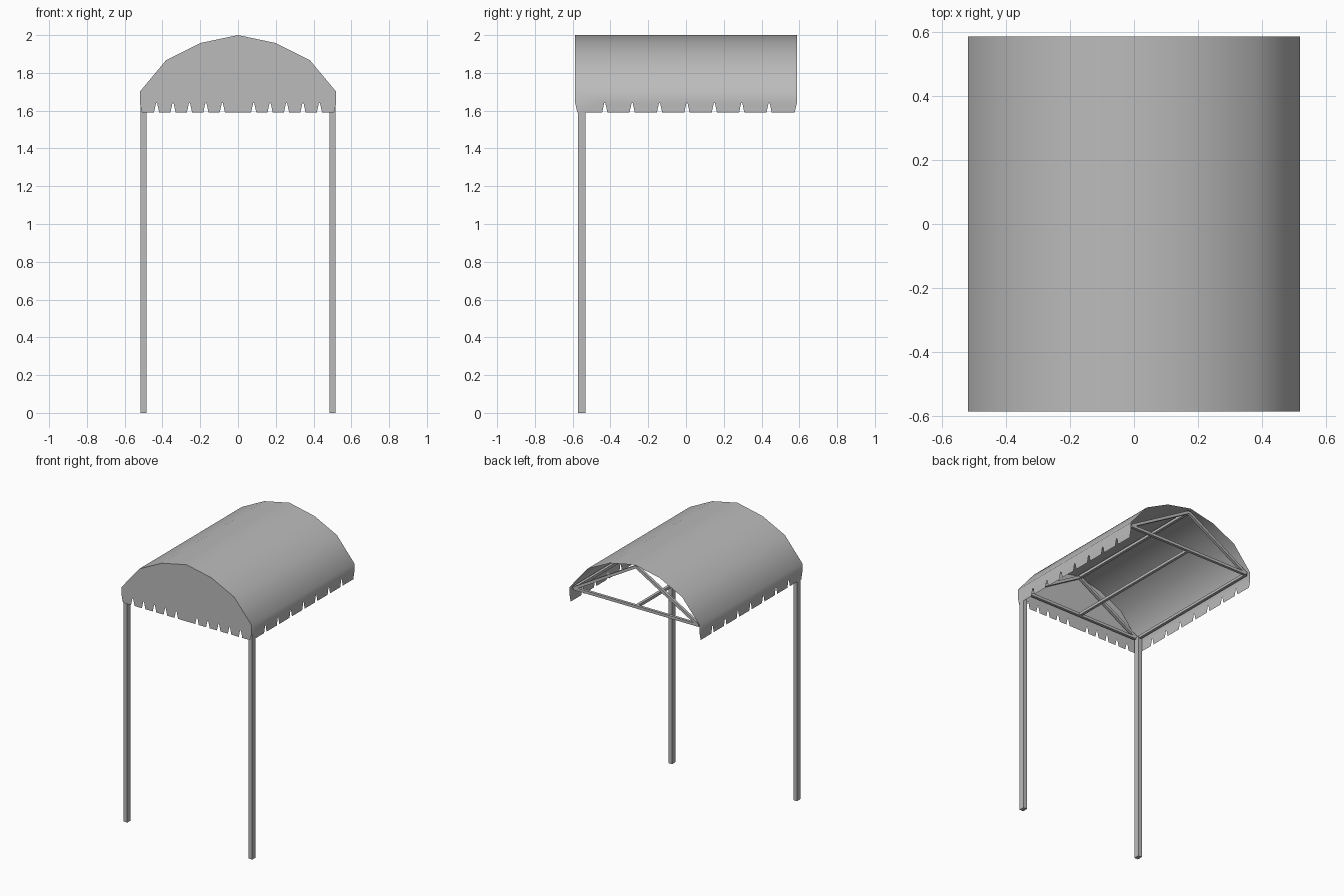
import bpy, bmesh
from mathutils import Vector

cube = bpy.data.objects.get("Cube")
if cube:
    bpy.data.objects.remove(cube, do_unlink=True)

HALF_W, HALF_D = 0.52, 0.587
EAVE, HEM, NOTCH_TOP = 1.70, 1.59, 1.64
HALF_ARCH = [(0.52, EAVE), (0.38, 1.868), (0.20, 1.958)]
ARCH = [(-x, z) for x, z in HALF_ARCH] + [(0, 2.0)] + HALF_ARCH[::-1]


def material(name, value):
    m = bpy.data.materials.new(name)
    m.use_nodes = True
    color = (value, value, value, 1)
    m.diffuse_color = color
    m.node_tree.nodes["Principled BSDF"].inputs["Base Color"].default_value = color
    return m


GREY = material("plain grey", 0.5)


def finish(name, bm):
    mesh = bpy.data.meshes.new(name)
    bm.to_mesh(mesh)
    bm.free()
    mesh.materials.append(GREY)
    obj = bpy.data.objects.new(name, mesh)
    bpy.context.collection.objects.link(obj)
    return obj


def hem(half, notches):
    """Lower edge of a valance from -half to +half, with tapered slits."""
    pts = [(-half, NOTCH_TOP), (-half + 0.012, HEM)]
    for c in notches:
        pts += [(c - 0.014, HEM), (c - 0.003, NOTCH_TOP),
                (c + 0.003, NOTCH_TOP), (c + 0.014, HEM)]
    return pts + [(half - 0.012, HEM), (half, NOTCH_TOP)]


def face(bm, pts):
    return bm.faces.new([bm.verts.new(p) for p in pts])


# Curved canopy with a slit valance along both sides
bm = bmesh.new()
for (xa, za), (xb, zb) in zip(ARCH, ARCH[1:]):
    face(bm, [(xa, -HALF_D, za), (xb, -HALF_D, zb), (xb, HALF_D, zb), (xa, HALF_D, za)])
side_hem = hem(HALF_D, [0.005 + 0.145 * i for i in range(-3, 4)])
for x in (-HALF_W, HALF_W):
    outline = side_hem + [(HALF_D, EAVE), (-HALF_D, EAVE)]
    if x < 0:
        outline.reverse()
    face(bm, [(x, y, z) for y, z in outline])
bmesh.ops.remove_doubles(bm, verts=bm.verts, dist=0.0005)
for f in bm.faces:
    f.smooth = True
finish("canopy_cover", bm)

# Flat front panel closing the arch
steps = [0.083 + 0.087 * i for i in range(5)]
bm = bmesh.new()
outline = hem(HALF_W, [-s for s in reversed(steps)] + steps) + ARCH[::-1]
face(bm, [(x, -HALF_D, z) for x, z in outline])
finish("front_panel", bm)


def bar(name, a, b, wide=0.02, tall=0.02):
    """Square bar between two points."""
    a, b = Vector(a), Vector(b)
    d = b - a
    bm = bmesh.new()
    bmesh.ops.create_cube(bm, size=1)
    bmesh.ops.scale(bm, vec=(wide, tall, d.length), verts=bm.verts)
    up = "X" if abs(d.z) > abs(d.x) else "Y"
    rot = d.to_track_quat("Z", up).to_matrix().to_4x4()
    rot.translation = (a + b) / 2
    bmesh.ops.transform(bm, matrix=rot, verts=bm.verts)
    return finish(name, bm)


# Two front posts
for side, x in (("left", 0.50), ("right", -0.50)):
    bm = bmesh.new()
    bmesh.ops.create_cube(bm, size=1)
    bmesh.ops.scale(bm, vec=(0.03, 0.04, 1.69), verts=bm.verts)
    bmesh.ops.translate(bm, vec=(x, -0.553, 0.845), verts=bm.verts)
    finish(side + "_post", bm)

# Roof frame: tie bars, rafters, eave bars, ridge and centre bar
FX, FY, FZ, RIDGE = 0.50, 0.565, 1.69, 1.98
for end, y in (("front", -FY), ("back", FY)):
    bar(end + "_tie", (-FX, y, FZ), (FX, y, FZ))
    for side, x in (("left", FX), ("right", -FX)):
        bar(f"{end}_{side}_rafter", (x, y, FZ), (0, y, RIDGE))
for side, x in (("left", FX), ("right", -FX)):
    bar(side + "_eave_bar", (x, -FY, FZ), (x, FY, FZ))
bar("ridge_bar", (0, -FY, RIDGE), (0, FY, RIDGE))
bar("centre_bar", (0, -FY, FZ), (0, FY, FZ))
